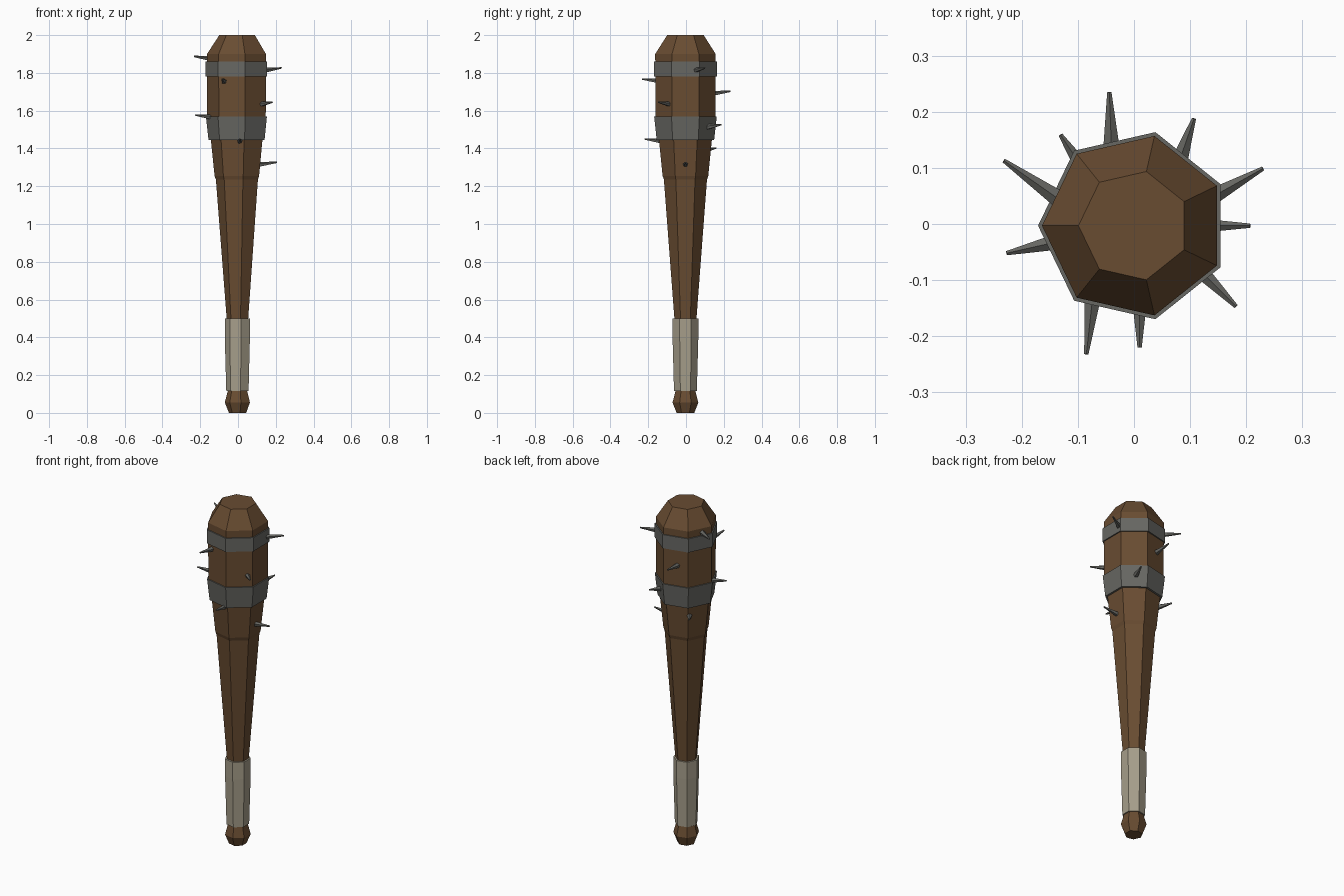
import bpy, bmesh, math
from mathutils import Vector

if "Cube" in bpy.data.objects:
    bpy.data.objects.remove(bpy.data.objects["Cube"])

SIDES = 7
CENTRE = Vector((0.0, -0.003, 0.0))


def material(name, rgb):
    m = bpy.data.materials.new(name)
    m.diffuse_color = (*rgb, 1)
    m.use_nodes = True
    m.node_tree.nodes["Principled BSDF"].inputs["Base Color"].default_value = m.diffuse_color
    return m


WOOD = material("brown wood", (0.140, 0.072, 0.031))
IRON = material("grey iron", (0.135, 0.135, 0.123))
CLOTH = material("pale wrap", (0.38, 0.34, 0.255))


def finish(bm, name, mat):
    bmesh.ops.recalc_face_normals(bm, faces=bm.faces)
    me = bpy.data.meshes.new(name)
    bm.to_mesh(me)
    bm.free()
    me.materials.append(mat)
    ob = bpy.data.objects.new(name, me)
    bpy.context.collection.objects.link(ob)
    return ob


def lathe(name, profile, mat):
    """Seven-sided solid from (radius, height) pairs."""
    bm = bmesh.new()
    rings = []
    for r, z in profile:
        ring = []
        for i in range(SIDES):
            a = math.pi + math.tau * i / SIDES
            ring.append(bm.verts.new(CENTRE + Vector((r * math.cos(a), r * math.sin(a), z))))
        rings.append(ring)
    for low, high in zip(rings, rings[1:]):
        for i in range(SIDES):
            j = (i + 1) % SIDES
            bm.faces.new((low[i], low[j], high[j], high[i]))
    bm.faces.new(rings[0][::-1])
    bm.faces.new(rings[-1])
    return finish(bm, name, mat)


def spike(name, base, tip, r_base=0.016, r_tip=0.004, sides=5):
    """Tapered blunt nail from base to tip."""
    base, tip = Vector(base), Vector(tip)
    axis = tip - base
    bm = bmesh.new()
    bmesh.ops.create_cone(bm, cap_ends=True, segments=sides, radius1=r_base,
                          radius2=r_tip, depth=axis.length)
    rot = axis.to_track_quat('Z', 'Y').to_matrix()
    bmesh.ops.rotate(bm, verts=bm.verts, cent=(0, 0, 0), matrix=rot)
    bmesh.ops.translate(bm, verts=bm.verts, vec=(base + tip) / 2)
    return finish(bm, name, mat=IRON)


# Wooden body: pommel, grip, shaft with a small ledge, and head
lathe("club_body", [
    (0.048, 0.0), (0.070, 0.055), (0.054, 0.115), (0.060, 0.50),
    (0.117, 1.235), (0.124, 1.255), (0.143, 1.44), (0.163, 1.57),
    (0.164, 1.90), (0.099, 2.0)], WOOD)

# Cloth around the grip
lathe("grip_wrap", [(0.062, 0.115), (0.070, 0.40), (0.070, 0.50)], CLOTH)

# Iron bands
lathe("lower_band", [(0.156, 1.445), (0.170, 1.57)], IRON)
lathe("upper_band", [(0.171, 1.78), (0.171, 1.86)], IRON)

# Spikes: base x, y, then tip x, y, z; each leans slightly upward
SPIKES = [
    (-0.135, 0.045, -0.232, 0.113, 1.887),
    (-0.130, -0.030, -0.227, -0.052, 1.577),
    (-0.073, -0.125, -0.085, -0.232, 1.767),
    (0.010, -0.120, 0.010, -0.220, 1.450),
    (0.110, -0.075, 0.182, -0.147, 1.645),
    (0.095, -0.003, 0.207, -0.003, 1.326),
    (0.135, 0.046, 0.230, 0.099, 1.826),
    (0.080, 0.110, 0.107, 0.188, 1.526),
    (-0.040, 0.130, -0.044, 0.235, 1.702),
    (-0.085, 0.090, -0.131, 0.159, 1.402),
]
for n, (bx, by, tx, ty, tz) in enumerate(SPIKES, 1):
    spike(f"spike_{n}", (bx, by, tz - 0.013), (tx, ty, tz))
